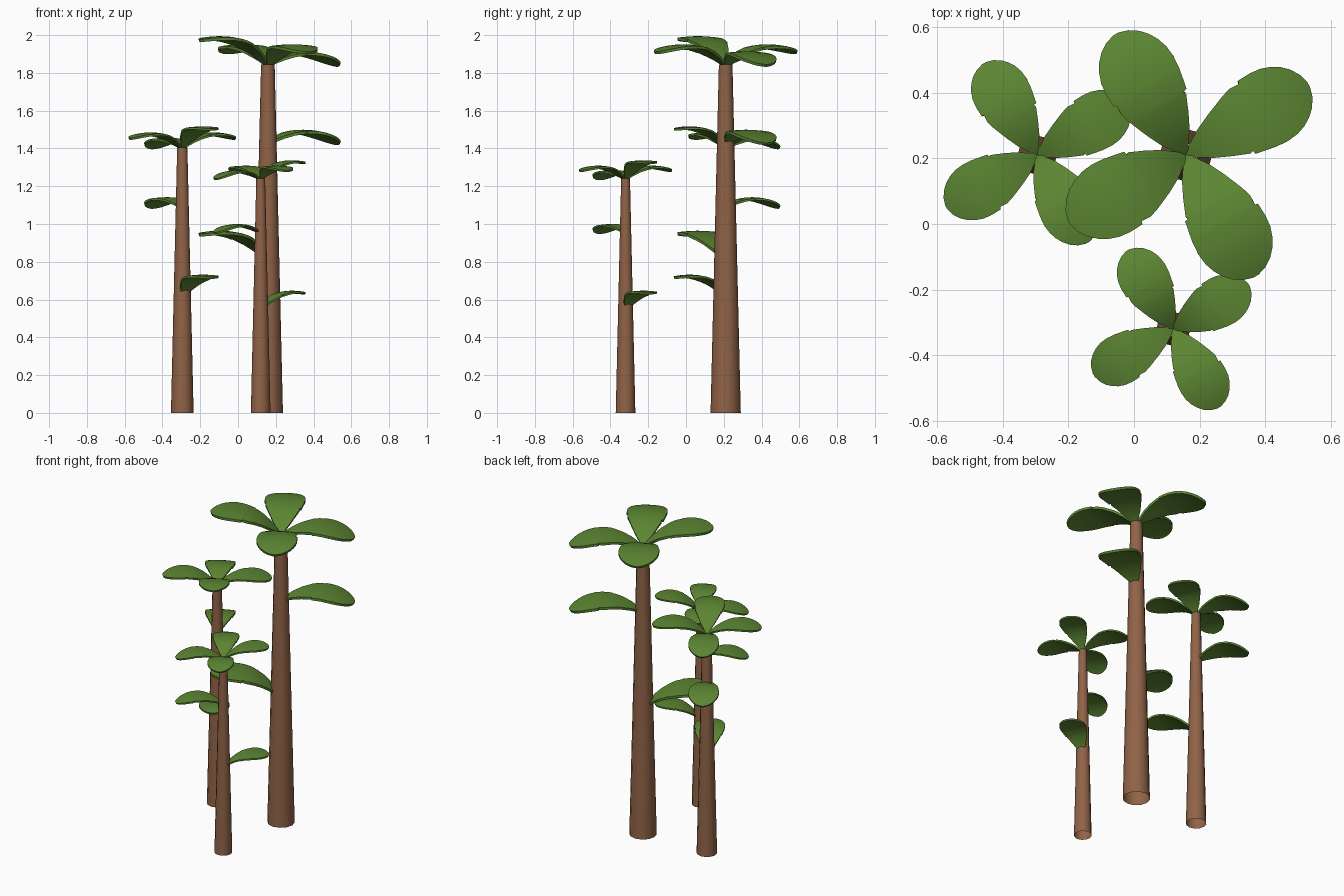
import bpy, bmesh, math
from mathutils import Matrix, Vector

if "Cube" in bpy.data.objects:
    bpy.data.objects.remove(bpy.data.objects["Cube"])


def material(name, rgb):
    m = bpy.data.materials.new(name)
    m.diffuse_color = (*rgb, 1)
    m.use_nodes = True
    m.node_tree.nodes["Principled BSDF"].inputs["Base Color"].default_value = m.diffuse_color
    return m


BARK = material("bark brown", (0.28, 0.125, 0.063))
LEAF = material("leaf green", (0.105, 0.235, 0.032))

# leaf outline: position along leaf, left half width, right half width (small tears in the edge)
OUTLINE = [(0, .02, .02), (.08, .065, .065), (.16, .115, .115), (.28, .17, .17),
           (.40, .218, .218), (.425, .228, .21), (.43, .23, .238), (.50, .252, .252),
           (.575, .248, .265), (.58, .27, .267), (.68, .274, .274), (.76, .265, .265),
           (.83, .24, .24), (.89, .203, .203), (.94, .155, .155), (.98, .09, .09),
           (1, .02, .02)]
LENGTH, ARCH, THICK, COLS = 0.432, 0.16, 0.035, 8


def finish(bm, name, mat):
    bmesh.ops.recalc_face_normals(bm, faces=bm.faces)
    me = bpy.data.meshes.new(name)
    bm.to_mesh(me)
    bm.free()
    me.materials.append(mat)
    ob = bpy.data.objects.new(name, me)
    bpy.context.collection.objects.link(ob)
    bpy.ops.object.select_all(action='DESELECT')
    ob.select_set(True)
    bpy.context.view_layer.objects.active = ob
    bpy.ops.object.shade_smooth_by_angle(angle=math.radians(40))


def leaf(name, pos, scale, heading, tilt):
    """Arched, torn-edged leaf blade with thickness, rooted at pos."""
    bm = bmesh.new()
    layers = []
    for bottom in (0, 1):
        grid = []
        for t, wl, wr in OUTLINE:
            z = ARCH * 4 * t * (1 - t)
            slope = math.atan(ARCH * 4 * (1 - 2 * t))
            row = []
            for c in range(COLS + 1):
                u = 2 * c / COLS - 1
                y = u * (wl if u > 0 else wr)
                d = bottom * THICK
                row.append(bm.verts.new((t + d * math.sin(slope), y,
                                         z - 0.25 * y * y - d * math.cos(slope))))
            grid.append(row)
        layers.append(grid)
    top, low = layers
    n = len(OUTLINE) - 1
    for g in layers:
        for i in range(n):
            for c in range(COLS):
                bm.faces.new((g[i][c], g[i + 1][c], g[i + 1][c + 1], g[i][c + 1]))
    # rim joining the two skins
    for i in range(n):
        for c in (0, COLS):
            bm.faces.new((top[i][c], top[i + 1][c], low[i + 1][c], low[i][c]))
    for c in range(COLS):
        for i in (0, n):
            bm.faces.new((top[i][c], top[i][c + 1], low[i][c + 1], low[i][c]))
    m = (Matrix.Translation(pos) @ Matrix.Rotation(math.radians(heading), 4, 'Z')
         @ Matrix.Rotation(-math.radians(tilt), 4, 'Y') @ Matrix.Scale(LENGTH * scale, 4))
    bm.transform(m)
    finish(bm, name, LEAF)


def tree(name, x, y, height, scale, up, low_leaves):
    # tapered open trunk
    bm = bmesh.new()
    bmesh.ops.create_cone(bm, cap_ends=False, segments=12, radius1=0.08 * scale,
                          radius2=0.036 * scale, depth=height,
                          matrix=Matrix.Translation((x, y, height / 2)))
    finish(bm, name + "_trunk", BARK)
    # crown: one leaf raised, the opposite one level
    for k, tilt in enumerate((18, 9, 0, 9)):
        leaf(f"{name}_crown_leaf_{k + 1}", Vector((x, y, height)), scale, up + 90 * k, tilt)
    # single leaves lower on the trunk
    for k, (z, heading, tilt) in enumerate(low_leaves):
        leaf(f"{name}_lower_leaf_{k + 1}", Vector((x, y, z)), scale, heading, tilt)


tree("tall_tree", 0.158, 0.21, 1.845, 1.0, 210, [(1.43, 30, 0), (0.815, 210, 18)])
tree("middle_tree", -0.295, 0.21, 1.405, 0.75, 300, [(1.09, 120, 0), (0.62, 300, 18)])
tree("short_tree", 0.12, -0.32, 1.24, 0.65, 30, [(0.955, 210, 0), (0.55, 30, 18)])
